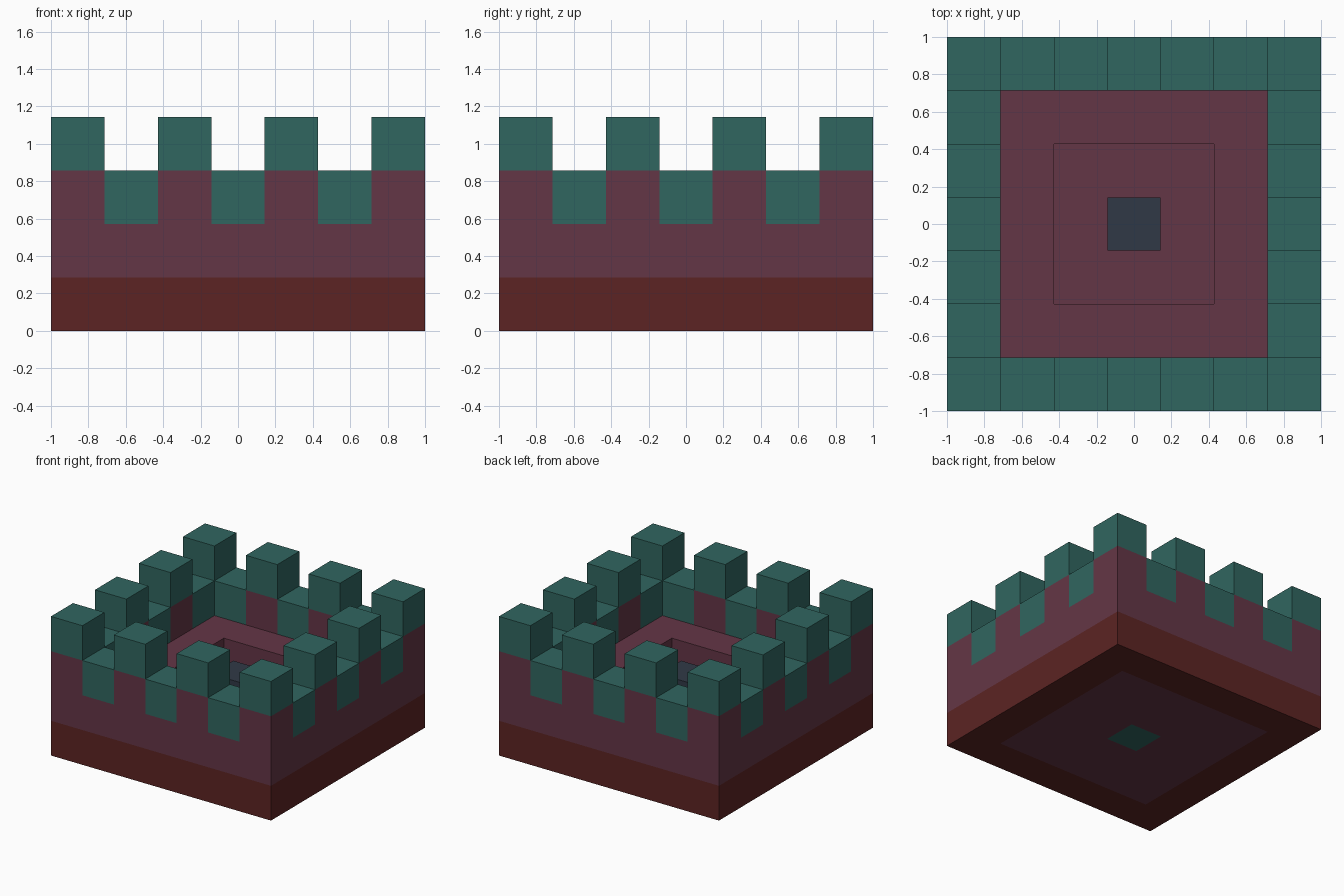
import bpy
import bmesh
from mathutils import Vector

UNIT = 2 / 7  # edge of one building block

old = bpy.data.objects.get("Cube")
if old:
    bpy.data.objects.remove(old, do_unlink=True)


def material(name, rgb):
    """Flat material from an 8-bit display colour."""
    lin = [((c / 255 + 0.055) / 1.055) ** 2.4 for c in rgb]
    mat = bpy.data.materials.new(name)
    mat.use_nodes = True
    mat.diffuse_color = (*lin, 1)
    mat.node_tree.nodes["Principled BSDF"].inputs["Base Color"].default_value = (*lin, 1)
    return mat


teal = material("teal", (48, 102, 96))
plum = material("plum", (100, 54, 70))
brown = material("dark red brown", (92, 36, 35))
navy = material("slate navy", (48, 57, 70))


def blocks(name, cells, layer, mat):
    """One layer of unit blocks, without the faces shared by neighbours."""
    cells = set(cells)
    bm = bmesh.new()
    for i, j in cells:
        cube = bmesh.ops.create_cube(bm, size=UNIT)
        centre = Vector((i, j, layer + 0.5)) * UNIT
        bmesh.ops.translate(bm, verts=cube["verts"], vec=centre)
        faces = {f for v in cube["verts"] for f in v.link_faces}
        hidden = []
        for f in faces:
            step = f.calc_center_median() - centre
            side = (i + round(step.x * 2 / UNIT), j + round(step.y * 2 / UNIT))
            if side != (i, j) and side in cells:
                hidden.append(f)
        bmesh.ops.delete(bm, geom=hidden, context='FACES')
    bmesh.ops.remove_doubles(bm, verts=bm.verts, dist=0.001)
    mesh = bpy.data.meshes.new(name)
    bm.to_mesh(mesh)
    bm.free()
    mesh.materials.append(mat)
    obj = bpy.data.objects.new(name, mesh)
    bpy.context.collection.objects.link(obj)


def ring(radius):
    """Cells on a square ring around the centre."""
    span = range(-radius, radius + 1)
    return [(i, j) for i in span for j in span if max(abs(i), abs(j)) == radius]


outer = ring(3)
piers = [c for c in outer if sum(c) % 2 == 0]
gaps = [c for c in outer if sum(c) % 2]

# Base course, courtyard floor and centre plug
blocks("base_course", outer, 0, brown)
blocks("courtyard_floor", ring(2) + ring(1), 0, plum)
blocks("centre_plug", ring(0), 0, teal)

# Wall, inner ledge and pedestal
blocks("lower_wall", outer, 1, plum)
blocks("inner_ledge", ring(2), 1, plum)
blocks("centre_pedestal", ring(0), 1, navy)

# Alternating upper wall and battlements
for n, cell in enumerate(piers):
    blocks(f"wall_pier_{n}", [cell], 2, plum)
    blocks(f"merlon_{n}", [cell], 3, teal)
for n, cell in enumerate(gaps):
    blocks(f"crenel_block_{n}", [cell], 2, teal)
